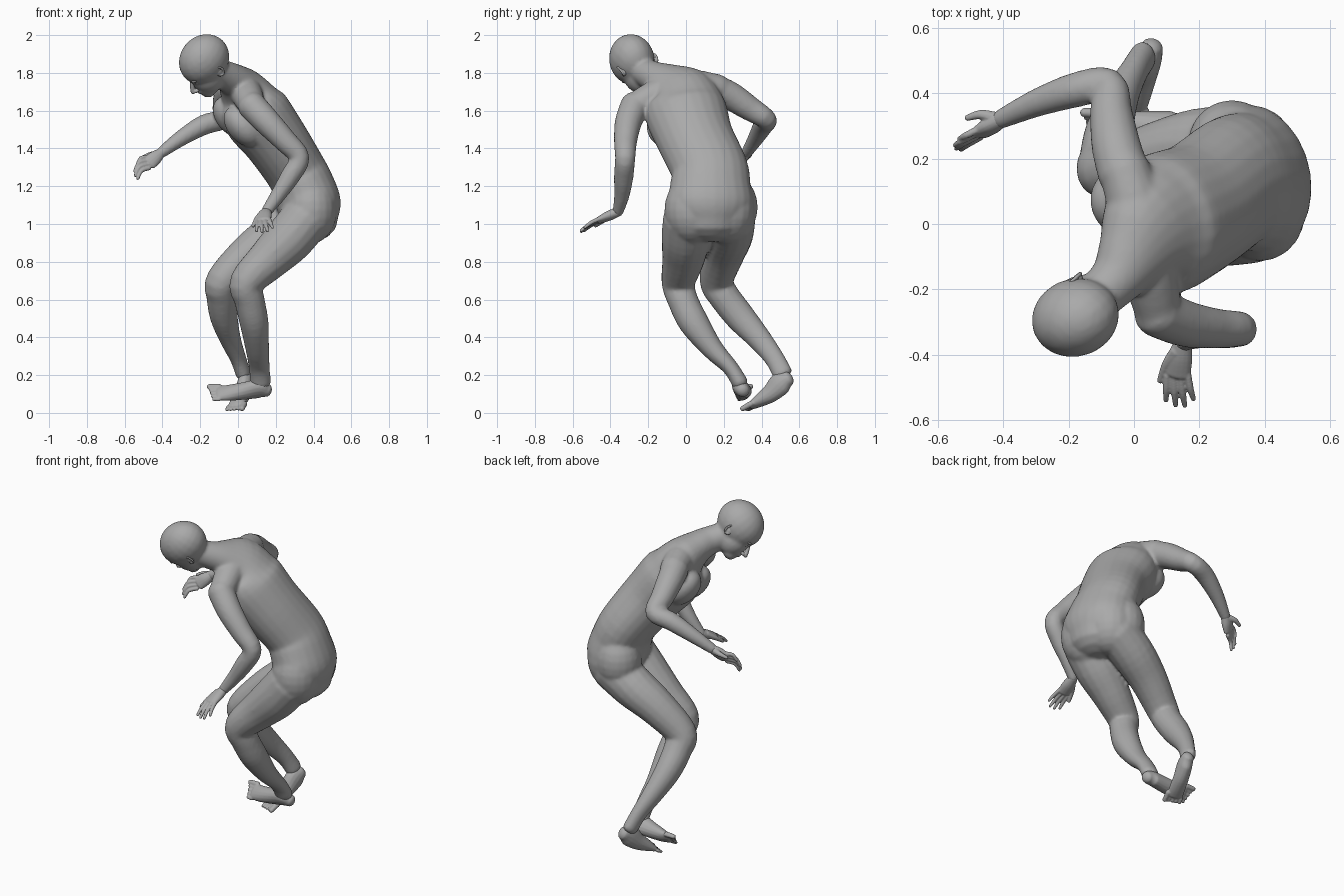
import bpy, bmesh, math
from mathutils import Vector, Matrix

cube = bpy.data.objects.get("Cube")
if cube:
    bpy.data.objects.remove(cube, do_unlink=True)

skin = bpy.data.materials.new("grey_clay")
skin.use_nodes = True
GREY = (0.4, 0.4, 0.4, 1)
skin.diffuse_color = GREY
for node in skin.node_tree.nodes:
    if node.type == 'BSDF_PRINCIPLED':
        node.inputs["Base Color"].default_value = GREY
        node.inputs["Roughness"].default_value = 0.7

X, Y, Z = Vector((1, 0, 0)), Vector((0, 1, 0)), Vector((0, 0, 1))


def spline(points, steps=4):
    """Smooth path through (x, y, z, half width, half depth) points."""
    pts = [Vector(p if len(p) == 5 else (*p, p[3])) for p in points]
    out = []
    for i in range(len(pts) - 1):
        a, b, c, d = pts[max(i - 1, 0)], pts[i], pts[i + 1], pts[min(i + 2, len(pts) - 1)]
        for s in range(steps):
            t = s / steps
            out.append(b + (c - a) * (t / 2) + (a * 2 - b * 5 + c * 4 - d) * (t * t / 2)
                       + (b * 3 - a - c * 3 + d) * (t ** 3 / 2))
    return out + [pts[-1]]


def loft(bm, points, side=X, sides=16):
    """Closed tube with elliptical sections and domed ends."""
    path = spline(points)
    pos = [Vector(p[:3]) for p in path]
    rings = []
    last = len(path) - 1
    for i, p in enumerate(path):
        tan = (pos[min(i + 1, last)] - pos[max(i - 1, 0)]).normalized()
        ring = [(pos[i], tan, p[3], p[4])]
        if i in (0, last):
            sign = -1 if i == 0 else 1
            reach = min(p[3], p[4]) * 0.8
            for ang in (0.5, 0.95, 1.35):
                k = math.cos(ang)
                ring.append((pos[i] + tan * sign * reach * math.sin(ang), tan, p[3] * k, p[4] * k))
            if i == 0:
                ring.reverse()
        rings += ring
    loops = []
    for centre, tan, w, d in rings:
        s = (side - tan * side.dot(tan)).normalized()
        n = tan.cross(s)
        angles = [2 * math.pi * k / sides for k in range(sides)]
        loops.append([bm.verts.new(centre + s * w * math.cos(a) + n * d * math.sin(a)) for a in angles])
    for a, b in zip(loops, loops[1:]):
        for k in range(sides):
            j = (k + 1) % sides
            bm.faces.new((a[k], a[j], b[j], b[k]))
    bm.faces.new(loops[0][::-1])
    bm.faces.new(loops[-1])


def ellipsoid(bm, centre, radii, axes=(X, Y, Z)):
    m = Matrix([axes[i] * radii[i] for i in range(3)]).transposed().to_4x4()
    m.translation = centre
    bmesh.ops.create_uvsphere(bm, u_segments=20, v_segments=12, radius=1, matrix=m)


def finish(bm, name, voxel, smooth):
    """Blend the overlapping volumes into one skin."""
    bmesh.ops.recalc_face_normals(bm, faces=bm.faces[:])
    mesh = bpy.data.meshes.new(name)
    bm.to_mesh(mesh)
    bm.free()
    mesh.materials.append(skin)
    obj = bpy.data.objects.new(name, mesh)
    bpy.context.collection.objects.link(obj)
    mod = obj.modifiers.new("blend", 'REMESH')
    mod.mode = 'VOXEL'
    mod.voxel_size = voxel
    mod.use_smooth_shade = True
    mod = obj.modifiers.new("soften", 'SMOOTH')
    mod.factor = 0.5
    mod.iterations = smooth


# Torso, from pelvis up to the neck
body = bmesh.new()
loft(body, [(.385, .13, 1.02, .18, .145), (.375, .13, 1.10, .23, .17), (.345, .13, 1.2, .215, .165),
            (.30, .125, 1.29, .205, .162), (.195, .05, 1.45, .205, .172), (.09, 0, 1.59, .218, .183),
            (.04, -.03, 1.69, .185, .133), (-.01, -.105, 1.75, .12, .095), (-.06, -.175, 1.782, .082, .08),
            (-.13, -.24, 1.815, .074, .072)], Vector((.17, -1, -.1)), 24)
# Shoulder yoke
loft(body, [(-.03, .17, 1.715, .078), (.02, .0, 1.73, .09), (.045, -.14, 1.69, .085),
            (.075, -.27, 1.625, .072)], Z)
# Chest, facing forward and down
ahead = Vector((-.75, -.1, -.65)).normalized()
across = Y.cross(ahead).normalized()
chest_axes = (ahead, ahead.cross(across), across)
ellipsoid(body, (-.03, .07, 1.565), (.085, .11, .125), chest_axes)
ellipsoid(body, (.025, -.11, 1.515), (.08, .1, .125), chest_axes)
# Buttocks and right hip
ellipsoid(body, (.385, .035, 1.075), (.14, .15, .18))
ellipsoid(body, (.355, .215, 1.075), (.145, .15, .18))
ellipsoid(body, (.30, .245, 1.09), (.135, .135, .17))

# Arms
loft(body, [(-.03, .15, 1.715, .08), (-.055, .24, 1.675, .076), (-.07, .34, 1.61, .066),
            (-.08, .425, 1.555, .054), (-.18, .41, 1.525, .054), (-.30, .37, 1.455, .043),
            (-.41, .32, 1.375, .03)], Z)
loft(body, [(.07, -.27, 1.63, .077), (.155, -.305, 1.54, .072), (.25, -.32, 1.44, .062),
            (.325, -.322, 1.35, .054), (.275, -.33, 1.25, .052), (.21, -.34, 1.15, .041),
            (.15, -.36, 1.065, .03)], Y)
# Legs
loft(body, [(.36, .01, 1.03, .132), (.27, 0, .92, .13), (.16, -.015, .81, .112), (.045, -.04, .69, .09),
            (.06, -.018, .60, .081), (.085, .04, .48, .077, .08), (.102, .14, .34, .063, .058),
            (.113, .235, .24, .056, .043), (.12, .285, .16, .055, .044)])
loft(body, [(.34, .24, 1.03, .128), (.20, .23, .94, .125), (.06, .2, .84, .109), (-.08, .162, .70, .09),
            (-.085, .20, .62, .083), (-.075, .285, .51, .074, .08), (-.04, .39, .39, .056, .064),
            (0, .467, .29, .043, .053), (.027, .51, .21, .041, .054)])

# Head, in its own forward / left / up frame
left = Vector((.414, -.849, -.331)).normalized()
fwd = Vector((-.68, -.06, -.72))
fwd = (fwd - left * fwd.dot(left)).normalized()
up = fwd.cross(left)
skull = Vector((-.183, -.287, 1.867))
frame = (fwd, left, up)


def on_head(f, l, u):
    return skull + fwd * f + left * l + up * u


ellipsoid(body, on_head(-.005, 0, 0), (.143, .118, .13), frame)
ellipsoid(body, on_head(.045, 0, -.085), (.09, .086, .1), frame)
ellipsoid(body, on_head(.09, 0, -.15), (.045, .046, .038), frame)
ellipsoid(body, on_head(.118, 0, -.115), (.028, .038, .02), frame)
finish(body, "body", .009, 9)

# Nose and brow
nose = bmesh.new()
loft(nose, [(*on_head(.115, 0, -.03), .01), (*on_head(.142, 0, -.065), .012),
            (*on_head(.157, 0, -.09), .016, .013)], left, 10)
for s in (-1, 1):
    ellipsoid(nose, on_head(.138, s * .014, -.092), (.016, .012, .01), frame)
    ellipsoid(nose, on_head(.108, s * .04, -.018), (.022, .028, .01), frame)
    ellipsoid(nose, on_head(.108, s * .036, -.042), (.015, .018, .01), frame)
finish(nose, "nose_and_brow", .004, 2)

# Ears
for s, name in ((1, "left_ear"), (-1, "right_ear")):
    ear = bmesh.new()
    rim = [on_head(-.012 + .02 * math.cos(a), s * (.104 - .008 * math.cos(a)), -.055 + .03 * math.sin(a))
           for a in [k * math.pi / 4 for k in range(1, 8)]]
    loft(ear, [(*p, .006) for p in rim], left, 8)
    ellipsoid(ear, on_head(-.01, s * .094, -.056), (.023, .012, .033), frame)
    finish(ear, name, .004, 1)


# Hands
def hand(name, wrist, knuckle, across, dir1, dir2, thumb):
    bm = bmesh.new()
    across, dir1, dir2 = (Vector(v).normalized() for v in (across, dir1, dir2))
    wrist, knuckle = Vector(wrist), Vector(knuckle)
    loft(bm, [(*wrist, .027, .026), (*wrist.lerp(knuckle, .5), .038, .026), (*knuckle, .04, .018)], across)
    for i, size in enumerate((.85, 1.05, 1.1, .9)):
        base = knuckle + across * (i - 1.5) * .021
        fan = across * (i - 1.5) * .004
        mid = base + dir1 * .056 * size + fan
        tip = mid + dir2 * .05 * size + fan
        loft(bm, [(*base, .012), (*mid, .011), (*tip, .008)], across, 8)
    loft(bm, [(*p, r) for p, r in zip(thumb, (.021, .015, .01))], across, 8)
    finish(bm, name, .004, 1)


hand("left_hand", (.15, -.36, 1.065), (.133, -.46, 1.02), (1, .1, .25), (.05, -.85, -.4), (.1, -.75, -.6),
     [(.13, -.39, 1.055), (.10, -.43, 1.025), (.08, -.48, .99)])
hand("right_hand", (-.41, .32, 1.375), (-.47, .28, 1.325), (0, .4, .92), (-.85, -.45, -.2), (-.45, -.3, -.85),
     [(-.43, .325, 1.37), (-.47, .335, 1.365), (-.51, .325, 1.35)])


# Feet, with the big toe on the positive side of the across direction
def foot(name, sections, across, ahead):
    bm = bmesh.new()
    across, ahead = Vector(across).normalized(), Vector(ahead).normalized()
    loft(bm, sections, across)
    ball = Vector(sections[-1][:3])
    for i in range(5):
        base = ball + across * (i - 2) * .022
        r = .017 if i == 4 else .011
        loft(bm, [(*base, r), (*(base + ahead * (.03 + .006 * i)), r * .85)], across, 8)
    finish(bm, name, .005, 2)


foot("left_foot", [(.15, .3, .12, .036, .038), (.11, .295, .128, .042, .058), (.03, .3, .116, .045, .047),
                   (-.05, .305, .106, .048, .034), (-.1, .31, .105, .047, .02)], (0, .65, .75), (-1, .05, 0))
foot("right_foot", [(.053, .537, .18, .036, .042), (.042, .5, .155, .042, .062), (.025, .45, .105, .044, .05),
                    (.005, .392, .066, .046, .035), (-.01, .35, .039, .046, .02)], (1, -.15, .2), (-.2, -.8, -.45))
